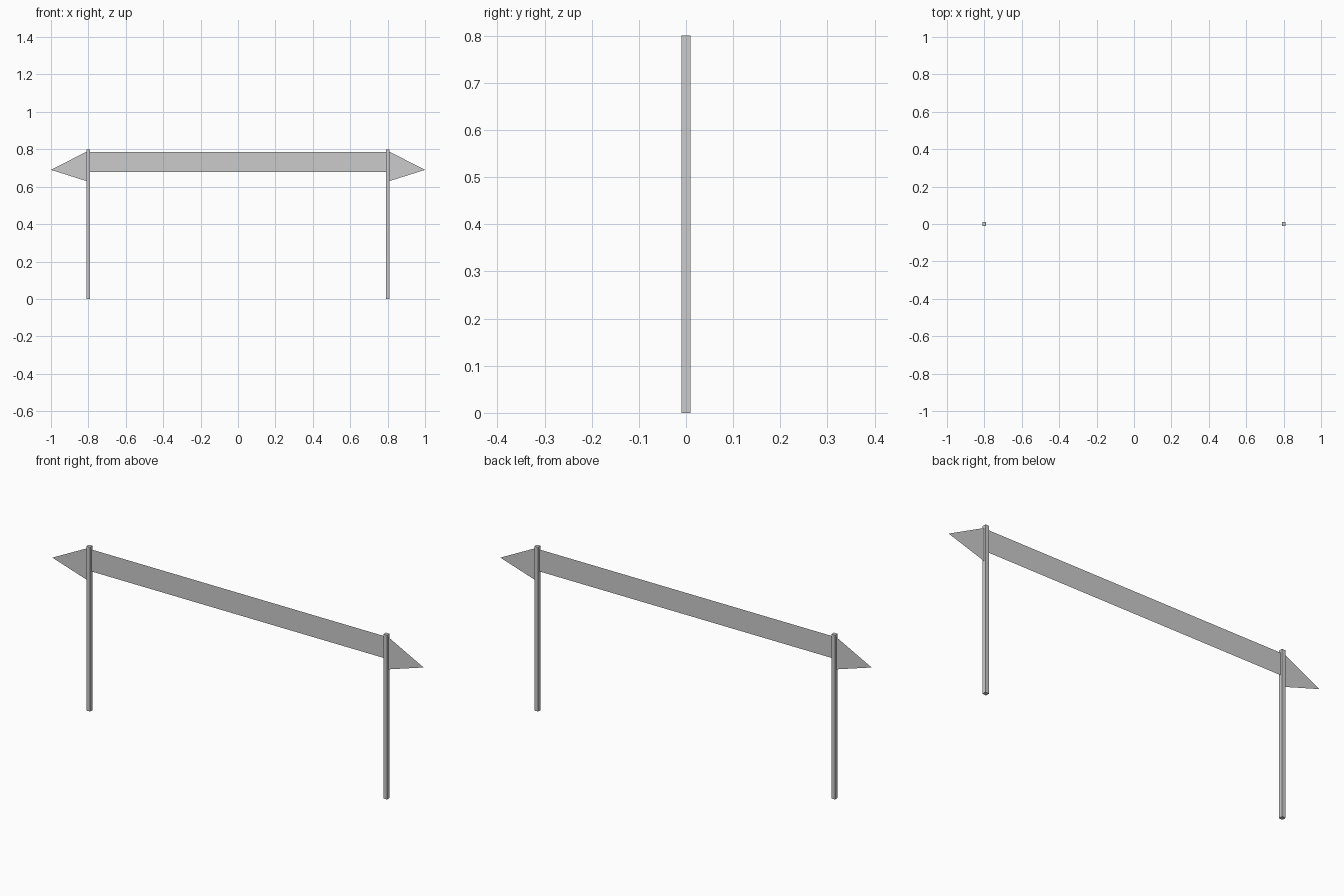
import bpy

if "Cube" in bpy.data.objects:
    bpy.data.objects.remove(bpy.data.objects["Cube"])

POST_X, POST_W, POST_H = 0.80, 0.02, 0.80
INNER, OUTER = POST_X - POST_W / 2, POST_X + POST_W / 2


def flat_panel(name, outline):
    """Single thin sheet in the y = 0 plane from an (x, z) outline."""
    mesh = bpy.data.meshes.new(name)
    mesh.from_pydata([(x, 0, z) for x, z in outline], [],
                     [list(range(len(outline)))])
    obj = bpy.data.objects.new(name, mesh)
    bpy.context.collection.objects.link(obj)
    return obj


def post(name, x):
    bpy.ops.mesh.primitive_cube_add(size=1, location=(x, 0, POST_H / 2))
    obj = bpy.context.object
    obj.name = name
    obj.scale = (POST_W, POST_W, POST_H)
    bpy.ops.object.transform_apply(location=False, rotation=False, scale=True)


# Posts and the pointed pennants on their outer sides
for side, s in (("left", -1), ("right", 1)):
    post(f"{side}_post", s * POST_X)
    outline = [(s * OUTER, 0.63), (s * 1.0, 0.69), (s * OUTER, 0.787)]
    flat_panel(f"{side}_pennant", outline if s > 0 else outline[::-1])

# Banner stretched between the posts
flat_panel("banner", [(-INNER, 0.679), (INNER, 0.679),
                      (INNER, 0.786), (-INNER, 0.786)])
